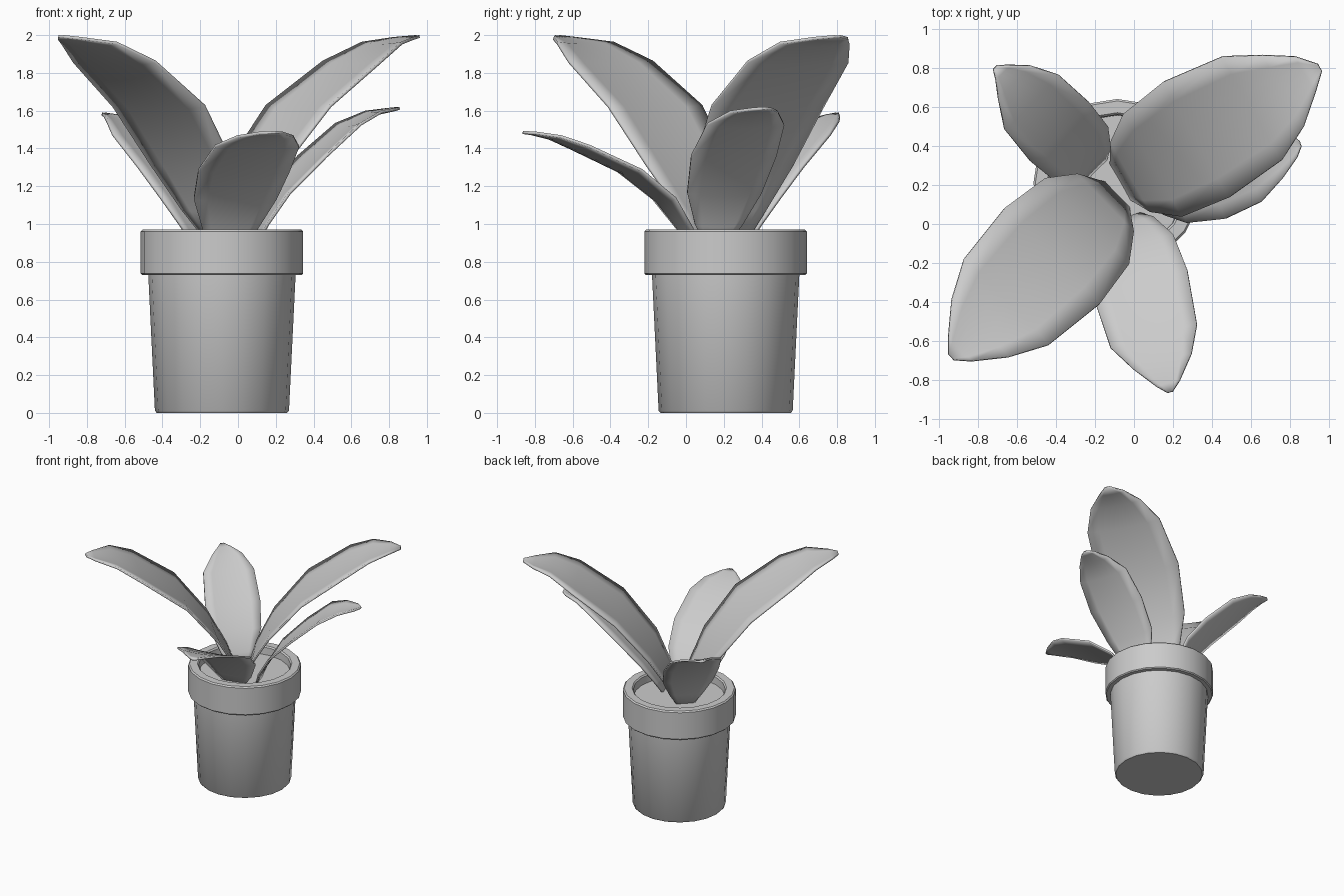
import bpy, bmesh, math
from mathutils import Vector

old = bpy.data.objects.get("Cube")
if old:
    bpy.data.objects.remove(old, do_unlink=True)

CENTRE = Vector((-0.085, 0.21, 0))
SIDES = 20

grey = bpy.data.materials.new("plain_grey")
grey.use_nodes = True
grey.diffuse_color = (0.6, 0.6, 0.6, 1)
grey.node_tree.nodes["Principled BSDF"].inputs["Base Color"].default_value = (0.6, 0.6, 0.6, 1)


def finish(name, bm, angle):
    bmesh.ops.remove_doubles(bm, verts=bm.verts, dist=1e-5)
    mesh = bpy.data.meshes.new(name)
    bm.to_mesh(mesh)
    bm.free()
    mesh.materials.append(grey)
    obj = bpy.data.objects.new(name, mesh)
    bpy.context.collection.objects.link(obj)
    bpy.ops.object.select_all(action='DESELECT')
    obj.select_set(True)
    bpy.context.view_layer.objects.active = obj
    bpy.ops.object.shade_smooth_by_angle(angle=math.radians(angle))
    return obj


def lathe(name, profile):
    """Revolve (radius, height) points about the pot axis."""
    bm = bmesh.new()
    verts = [bm.verts.new(CENTRE + Vector((r, 0, z))) for r, z in profile]
    edges = [bm.edges.new(pair) for pair in zip(verts, verts[1:])]
    bmesh.ops.spin(bm, geom=verts + edges, cent=CENTRE, axis=(0, 0, 1),
                   angle=math.tau, steps=SIDES, use_merge=True)
    bmesh.ops.remove_doubles(bm, verts=bm.verts, dist=1e-5)
    bmesh.ops.recalc_face_normals(bm, faces=bm.faces)
    return finish(name, bm, 40)


def leaf(name, stations, cup=0.02, across=6):
    """Blade from (x, y, z, half width) stations, root to tip."""
    root, tip = Vector(stations[0][:2]), Vector(stations[-1][:2])
    along = (tip - root).normalized()
    side = Vector((-along.y, along.x, 0))
    widest = max(s[3] for s in stations)
    bm = bmesh.new()
    rows = []
    for x, y, z, half in stations:
        row = []
        for i in range(across + 1):
            u = 2 * i / across - 1
            dip = cup * (half / widest) * (1 - u * u)
            row.append(bm.verts.new(Vector((x, y, z - dip)) + side * (u * half)))
        rows.append(row)
    for a, b in zip(rows, rows[1:]):
        for i in range(across):
            bm.faces.new((a[i], b[i], b[i + 1], a[i + 1]))
    bmesh.ops.recalc_face_normals(bm, faces=bm.faces)
    if sum(f.normal.z for f in bm.faces) < 0:
        bmesh.ops.reverse_faces(bm, faces=bm.faces)
    obj = finish(name, bm, 40)
    thick = obj.modifiers.new("thickness", 'SOLIDIFY')
    thick.thickness = 0.015
    thick.offset = -1
    return obj


# Pot: tapered body, thick collar and open mouth
lathe("pot", [(0, 0), (0.345, 0), (0.355, 0.012), (0.39, 0.73), (0.422, 0.73),
              (0.43, 0.738), (0.43, 0.96), (0.42, 0.97), (0.36, 0.97),
              (0.35, 0.96), (0.345, 0.86)])
lathe("soil", [(0, 0.9), (0.348, 0.9)])

# Large leaves
leaf("front_right_leaf", [
    (-0.075, 0.16, 0.87, 0.07), (-0.145, 0.11, 1.08, 0.207), (-0.24, 0.015, 1.32, 0.308),
    (-0.415, -0.16, 1.63, 0.345), (-0.65, -0.395, 1.865, 0.308),
    (-0.785, -0.53, 1.965, 0.207), (-0.89, -0.64, 1.99, 0.085), (-0.935, -0.68, 2.0, 0.02)])
leaf("back_left_leaf", [
    (-0.08, 0.21, 0.87, 0.09), (-0.02, 0.24, 1.08, 0.206), (0.095, 0.3, 1.32, 0.303),
    (0.315, 0.43, 1.63, 0.34), (0.6, 0.59, 1.865, 0.305),
    (0.76, 0.68, 1.965, 0.21), (0.875, 0.765, 1.99, 0.105), (0.95, 0.8, 2.0, 0.02)])

# Small leaves
leaf("front_leaf", [
    (-0.06, 0.055, 0.86, 0.06), (-0.045, 0.0, 0.98, 0.15), (-0.017, -0.11, 1.14, 0.225),
    (0.03, -0.295, 1.29, 0.249), (0.1, -0.57, 1.42, 0.228),
    (0.145, -0.7, 1.47, 0.153), (0.175, -0.815, 1.49, 0.06), (0.185, -0.86, 1.492, 0.012)])
leaf("back_right_leaf", [
    (-0.18, 0.27, 0.87, 0.05), (-0.21, 0.3, 1.0, 0.13), (-0.27, 0.36, 1.15, 0.195),
    (-0.375, 0.467, 1.31, 0.212), (-0.52, 0.62, 1.48, 0.195),
    (-0.61, 0.725, 1.555, 0.115), (-0.67, 0.775, 1.58, 0.05), (-0.71, 0.8, 1.59, 0.012)])
leaf("left_leaf", [
    (0.07, 0.155, 0.88, 0.05), (0.11, 0.17, 1.0, 0.13), (0.205, 0.2, 1.17, 0.205),
    (0.39, 0.25, 1.365, 0.235), (0.58, 0.315, 1.535, 0.212),
    (0.715, 0.36, 1.6, 0.132), (0.815, 0.4, 1.615, 0.06), (0.85, 0.41, 1.62, 0.012)])
